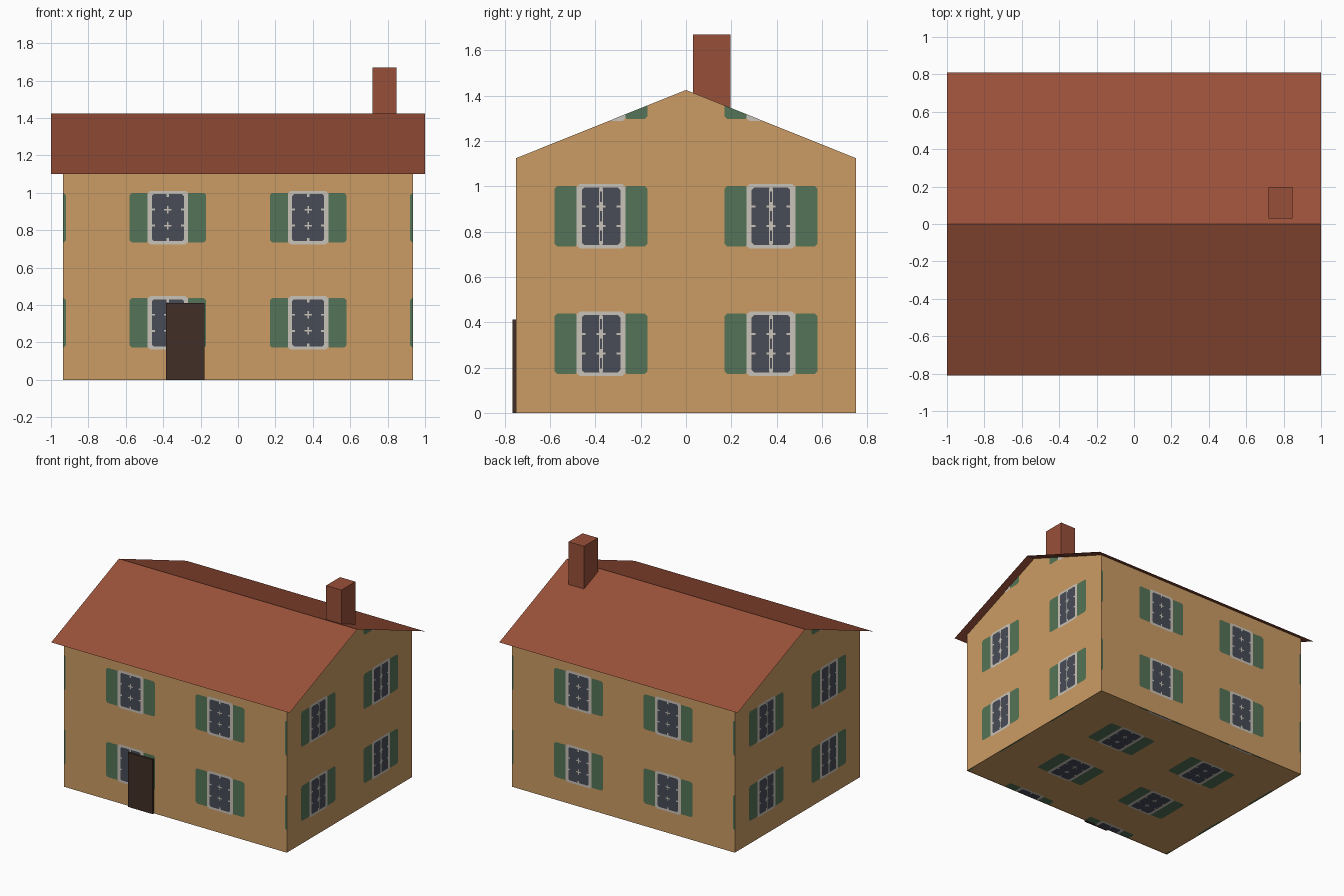
import bpy, bmesh
from mathutils import Matrix, Vector

cube = bpy.data.objects.get("Cube")
if cube:
    bpy.data.objects.remove(cube)


def material(name, rgb):
    linear = [((c / 255 + 0.055) / 1.055) ** 2.4 for c in rgb] + [1]
    m = bpy.data.materials.new(name)
    m.use_nodes = True
    m.diffuse_color = linear
    m.node_tree.nodes["Principled BSDF"].inputs["Base Color"].default_value = linear
    return m


PLASTER = material("ochre plaster", (203, 156, 100))
TILE = material("red roof", (153, 80, 57))
GREEN = material("green shutter", (84, 116, 87))
STONE = material("pale frame", (202, 195, 184))
GLASS = material("dark glass", (72, 75, 87))
WOOD = material("dark wood", (65, 48, 38))

# Main sizes
HX, HY, EAVE, RIDGE = 0.935, 0.75, 1.124, 1.425
ROOF_X, ROOF_Y, ROOF_Z = 1.0, 0.81, 1.10
SPACING_U, SPACING_V, FIRST_V = 0.75, 0.5625, 0.305
LAYER = 0.001


def finish(name, bm, mats):
    me = bpy.data.meshes.new(name)
    bm.to_mesh(me)
    bm.free()
    for m in mats:
        me.materials.append(m)
    ob = bpy.data.objects.new(name, me)
    bpy.context.collection.objects.link(ob)
    return ob


def box(name, lo, hi, mat):
    lo, hi = Vector(lo), Vector(hi)
    bm = bmesh.new()
    bmesh.ops.create_cube(bm, size=1)
    bmesh.ops.scale(bm, vec=hi - lo, verts=bm.verts)
    bmesh.ops.translate(bm, vec=(lo + hi) / 2, verts=bm.verts)
    return finish(name, bm, [mat])


def plate(bm, cu, cv, hu, hv, layer, slot, cut=0):
    """Flat rectangle with optional clipped corners."""
    if cut:
        pts = [(hu, cut - hv), (hu, hv - cut), (hu - cut, hv), (cut - hu, hv),
               (-hu, hv - cut), (-hu, cut - hv), (cut - hu, -hv), (hu - cut, -hv)]
    else:
        pts = [(hu, -hv), (hu, hv), (-hu, hv), (-hu, -hv)]
    f = bm.faces.new([bm.verts.new((cu + u, cv + v, layer * LAYER)) for u, v in pts])
    f.material_index = slot


def window(bm, u, v, centre_line):
    # Shutters, frame and glass
    for s in (-1, 1):
        plate(bm, u + s * 0.153, v, 0.052, 0.133, 1, 0, 0.012)
    plate(bm, u, v, 0.108, 0.143, 2, 1, 0.014)
    plate(bm, u, v, 0.085, 0.126, 3, 2, 0.01)
    # Glazing bars: crosses in the middle, short ticks at the rim
    for s in (-1, 1):
        row = v + s * 0.043
        plate(bm, u, row, 0.02, 0.004, 4, 1)
        plate(bm, u, row, 0.004, 0.02, 4, 1)
        plate(bm, u, v + s * 0.118, 0.006, 0.008, 4, 1)
        for t in (-1, 1):
            plate(bm, u + t * 0.077, row, 0.008, 0.005, 4, 1)
        if centre_line:
            plate(bm, u + s * 0.007, v, 0.002, 0.122, 4, 1)


def wall(name, outline, origin, u_axis, v_axis, centre_line=False):
    u_axis, v_axis = Vector(u_axis), Vector(v_axis)
    place = Matrix((u_axis, v_axis, u_axis.cross(v_axis))).transposed().to_4x4()
    place.translation = origin

    bm = bmesh.new()
    bm.faces.new([bm.verts.new((u, v, 0)) for u, v in outline])
    bm.transform(place)
    finish(name, bm, [PLASTER])

    # Regular grid of windows, trimmed to the wall outline
    bm = bmesh.new()
    for i in range(-2, 2):
        for k in range(-2, 3):
            window(bm, (i + 0.5) * SPACING_U, FIRST_V + k * SPACING_V, centre_line)
    for a, b in zip(outline, outline[1:] + outline[:1]):
        bmesh.ops.bisect_plane(
            bm, geom=bm.verts[:] + bm.edges[:] + bm.faces[:], dist=1e-6,
            plane_co=(a[0], a[1], 0), plane_no=(b[1] - a[1], a[0] - b[0], 0),
            clear_outer=True)
    bm.transform(place)
    finish(name + "_windows", bm, [GREEN, STONE, GLASS])


# Walls and floor
long_side = [(-HX, 0), (HX, 0), (HX, EAVE), (-HX, EAVE)]
gable = [(-HY, 0), (HY, 0), (HY, EAVE), (0, RIDGE), (-HY, EAVE)]
base = [(-HX, -HY), (HX, -HY), (HX, HY), (-HX, HY)]
UP = (0, 0, 1)
wall("front_wall", long_side, (0, -HY, 0), (1, 0, 0), UP)
wall("back_wall", long_side, (0, HY, 0), (-1, 0, 0), UP)
wall("left_gable_wall", gable, (HX, 0, 0), (0, 1, 0), UP, True)
wall("right_gable_wall", gable, (-HX, 0, 0), (0, -1, 0), UP, True)
wall("floor", base, (0, 0, 4 * LAYER), (-1, 0, 0), (0, 1, 0))

# Roof: one thin folded sheet
bm = bmesh.new()
rows = [[bm.verts.new((x, y, z)) for x in (-ROOF_X, ROOF_X)]
        for y, z in ((-ROOF_Y, ROOF_Z), (0, RIDGE), (ROOF_Y, ROOF_Z))]
for (a, b), (d, c) in zip(rows, rows[1:]):
    bm.faces.new((a, b, c, d))
finish("roof", bm, [TILE])

# Chimney and door
box("chimney", (0.718, 0.03, 1.3), (0.847, 0.197, 1.67), TILE)
box("front_door", (-0.385, -HY - 0.016, 0), (-0.18, -HY, 0.412), WOOD)
